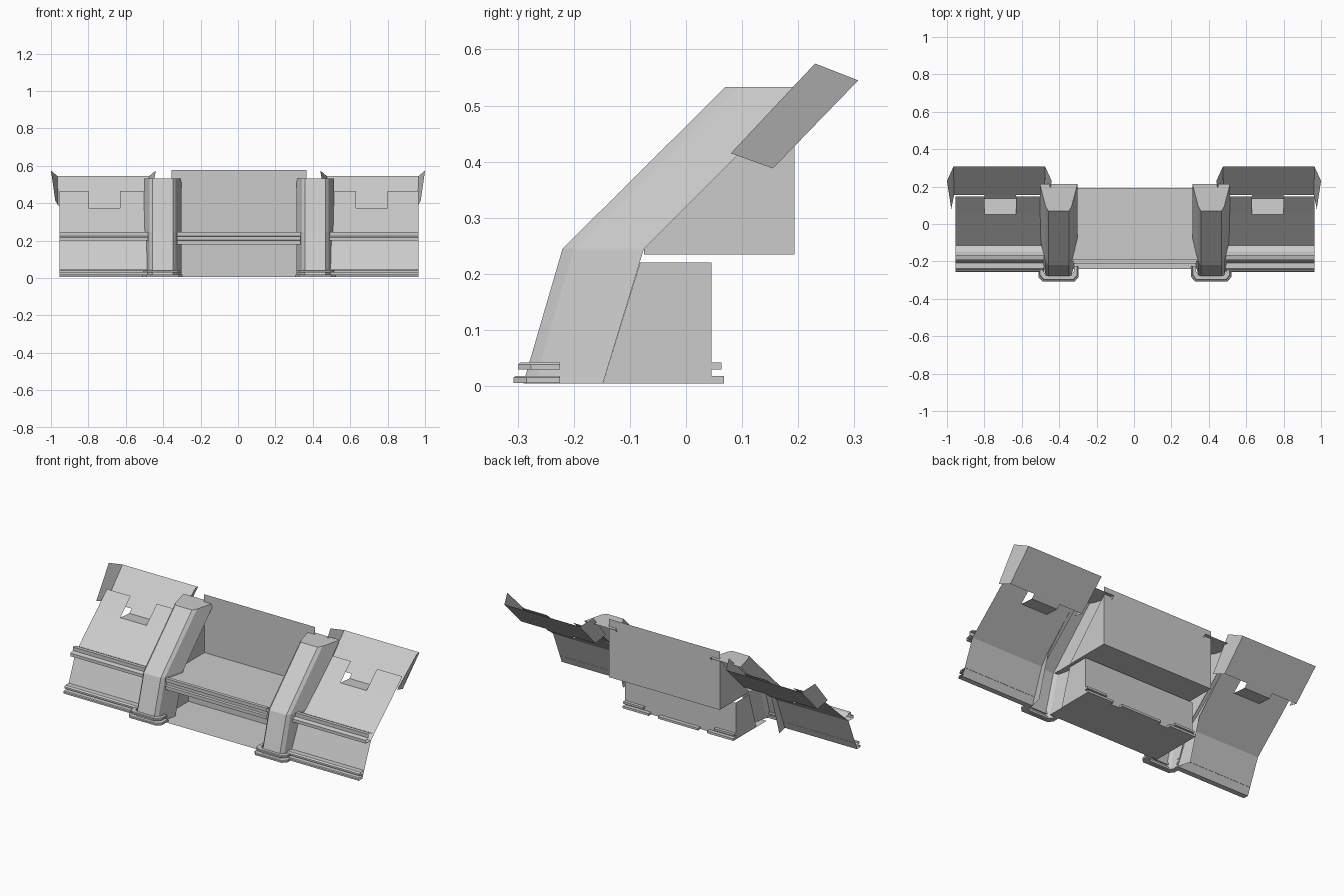
import bpy

if "Cube" in bpy.data.objects:
    bpy.data.objects.remove(bpy.data.objects["Cube"])

C = 0.005  # slight sideways offset of the body


def loft(name, rows, caps=()):
    """Quad sheet through rows of equally many points; caps are index lists."""
    n = len(rows[0])
    verts = [p for r in rows for p in r]
    faces = [(i * n + j, i * n + j + 1, (i + 1) * n + j + 1, (i + 1) * n + j)
             for i in range(len(rows) - 1) for j in range(n - 1)]
    mesh = bpy.data.meshes.new(name)
    mesh.from_pydata(verts, [], faces + list(caps))
    mesh.update()
    ob = bpy.data.objects.new(name, mesh)
    bpy.context.collection.objects.link(ob)
    return ob


def strip(name, profile, x0, x1):
    """Sweep a (y, z) profile along x."""
    return loft(name, [[(x, y, z) for y, z in profile] for x in (x0, x1)])


def bar(name, x0, x1, y0, y1, z0, z1):
    bpy.ops.mesh.primitive_cube_add(size=1, location=((x0 + x1) / 2, (y0 + y1) / 2, (z0 + z1) / 2))
    ob = bpy.context.object
    ob.name = name
    ob.scale = (x1 - x0, y1 - y0, z1 - z0)
    return ob


def base_ring(name, cx, grow, z0, z1):
    """U-shaped moulding around the foot of a pillar."""
    plan = [(-.098, -.225), (-.098, -.272), (-.078, -.295),
            (.078, -.295), (.098, -.272), (.098, -.225)]

    def row(g, z):
        return [(cx + x * (1 + g * 8), y - g if y < -.23 else y, z) for x, y in plan]
    inner = -.02
    rows = [row(inner, z0), row(grow, z0), row(grow, z1 - .003),
            row(grow - .003, z1), row(inner, z1), row(inner, z0)]
    return loft(name, rows, [(6, 12, 18, 24, 0), (11, 5, 29, 23, 17)])


# Central bay: upper alcove, lower box and floor
L, R = C - .36, C + .36
strip("shelf_and_back_wall", [(-.2, .235), (.193, .235), (.193, .577)], L, R)
strip("lower_floor_and_back", [(-.24, .005), (.045, .005), (.045, .22)], L, R)
strip("shelf_front_lip", [(-.19, .235), (-.19, .245), (-.21, .245), (-.21, .225), (-.198, .222),
                          (-.198, .203), (-.21, .2), (-.21, .18), (-.19, .18)], C - .33, C + .33)

# Trim pieces on the back of the lower box
for a, b in ((-.36, -.19), (-.13, .13), (.19, .36)):
    bar("back_trim_lower", C + a, C + b, .045, .068, .005, .018)
for a, b in ((-.36, -.23), (.23, .36)):
    bar("back_trim_upper", C + a, C + b, .045, .063, .03, .042)

for s, side in ((-1, "left"), (1, "right")):
    # Bay side panels
    x = C + s * .358
    loft(side + "_upper_side_panel", [[(x, -.075, .235), (x, .193, .235)],
                                      [(x, -.075, .245), (x, .193, .53)]])
    loft(side + "_lower_side_panel", [[(x, -.148, .005), (x, .045, .005)],
                                      [(x, -.082, .22), (x, .045, .22)]])

    # Bent pillar, open at the back, capped on top
    cx = C + s * .408
    levels = [(.005, -.29, -.27, -.148), (.245, -.22, -.2, -.075), (.533, .07, .095, .213)]
    rows = []
    for z, a, b, c in levels:
        half = [(.1, c), (.07, b), (.055, a)]
        rows.append([(cx - w, y, z) for w, y in half] + [(cx + w, y, z) for w, y in half[::-1]])
    loft(side + "_pillar", rows, [tuple(range(12, 18))])
    base_ring(side + "_pillar_ring_lower", cx, .012, .006, .018)
    base_ring(side + "_pillar_ring_upper", cx, .004, .03, .042)

    # Wing panel with a notch in its top edge
    x0, x1 = C + s * .485, C + s * .96
    n0, n1 = s * .63, s * .8
    low, knee, mid, top = (-.225, .005), (-.145, .2), (.05, .375), (.147, .465)
    strip(side + "_wing_panel", [low, knee, mid], x0, x1)
    strip(side + "_wing_top_inner", [mid, top], x0, n0)
    strip(side + "_wing_top_outer", [mid, top], n1, x1)
    strip(side + "_notch_tab", [mid, (.135, .368), (.155, .388)], n0, n1)

    # Horizontal mouldings on the wing
    strip(side + "_wing_rail", [(-.145, .2), (-.192, .2), (-.192, .218), (-.168, .224),
                                (-.168, .245), (-.148, .245), (-.115, .228)], x0, x1)
    strip(side + "_wing_base_trim", [(-.225, .006), (-.257, .006), (-.257, .016), (-.252, .02),
                                     (-.222, .02), (-.222, .031), (-.247, .031), (-.247, .041),
                                     (-.238, .048), (-.206, .048)], x0, x1)

    # Raised flap with flared fins at both ends
    lo, hi = (.155, .388), (.307, .545)
    lo_fin, hi_fin = (.08, .415), (.23, .575)
    loft(side + "_flap", [
        [(s * .465, *lo_fin), (s * .48, *lo), (s * .962, *lo), (s * .977, *lo_fin)],
        [(s * .44, *hi_fin), (s * .475, *hi), (s * .965, *hi), (s * 1.0, *hi_fin)]])
